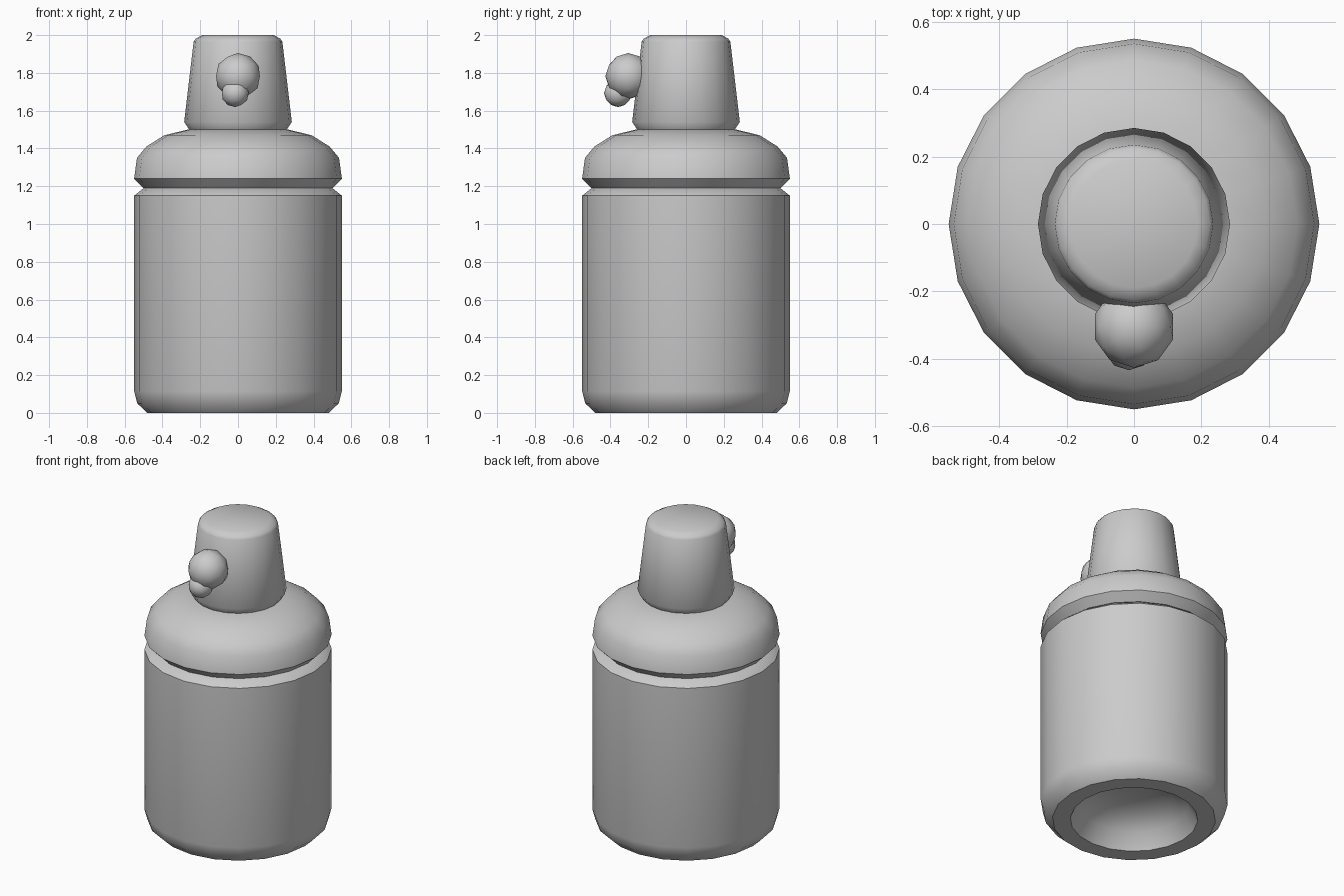
import bpy, bmesh, math

if "Cube" in bpy.data.objects:
    bpy.data.objects.remove(bpy.data.objects["Cube"])

SIDES = 20


def finish(bm, name, angle=40):
    bmesh.ops.recalc_face_normals(bm, faces=bm.faces)
    mesh = bpy.data.meshes.new(name)
    bm.to_mesh(mesh)
    bm.free()
    ob = bpy.data.objects.new(name, mesh)
    bpy.context.collection.objects.link(ob)
    bpy.ops.object.select_all(action='DESELECT')
    ob.select_set(True)
    bpy.context.view_layer.objects.active = ob
    bpy.ops.object.shade_smooth_by_angle(angle=math.radians(angle))
    return ob


def lathe(name, profile):
    """Revolve (radius, z) points around z; close both ends with flat caps."""
    bm = bmesh.new()
    rings = []
    for r, z in profile:
        rings.append([bm.verts.new((r * math.cos(2 * math.pi * i / SIDES),
                                    r * math.sin(2 * math.pi * i / SIDES), z))
                      for i in range(SIDES)])
    for a, b in zip(rings, rings[1:]):
        for i in range(SIDES):
            j = (i + 1) % SIDES
            bm.faces.new((a[i], a[j], b[j], b[i]))
    bm.faces.new(rings[0])
    bm.faces.new(rings[-1])
    return finish(bm, name)


def ball(name, radius, center):
    bm = bmesh.new()
    bmesh.ops.create_icosphere(bm, subdivisions=2, radius=radius)
    bmesh.ops.translate(bm, verts=bm.verts, vec=center)
    return finish(bm, name)


# can body with hollow domed underside
lathe("can_body", [(0.10, 0.19), (0.22, 0.165), (0.32, 0.10), (0.375, 0.0),
                   (0.48, 0.0), (0.533, 0.05), (0.55, 0.115),
                   (0.55, 1.15), (0.50, 1.19)])
# rounded shoulder above the groove
lathe("shoulder", [(0.50, 1.19), (0.55, 1.24), (0.535, 1.35), (0.485, 1.41),
                   (0.39, 1.47), (0.265, 1.50)])
# tapered spray cap
lathe("spray_cap", [(0.255, 1.495), (0.285, 1.54), (0.235, 1.965), (0.225, 1.98), (0.19, 2.0)])
# nozzle knob and the drip below it
ball("nozzle", 0.122, (0, -0.305, 1.783))
ball("drip", 0.074, (-0.015, -0.36, 1.693))
